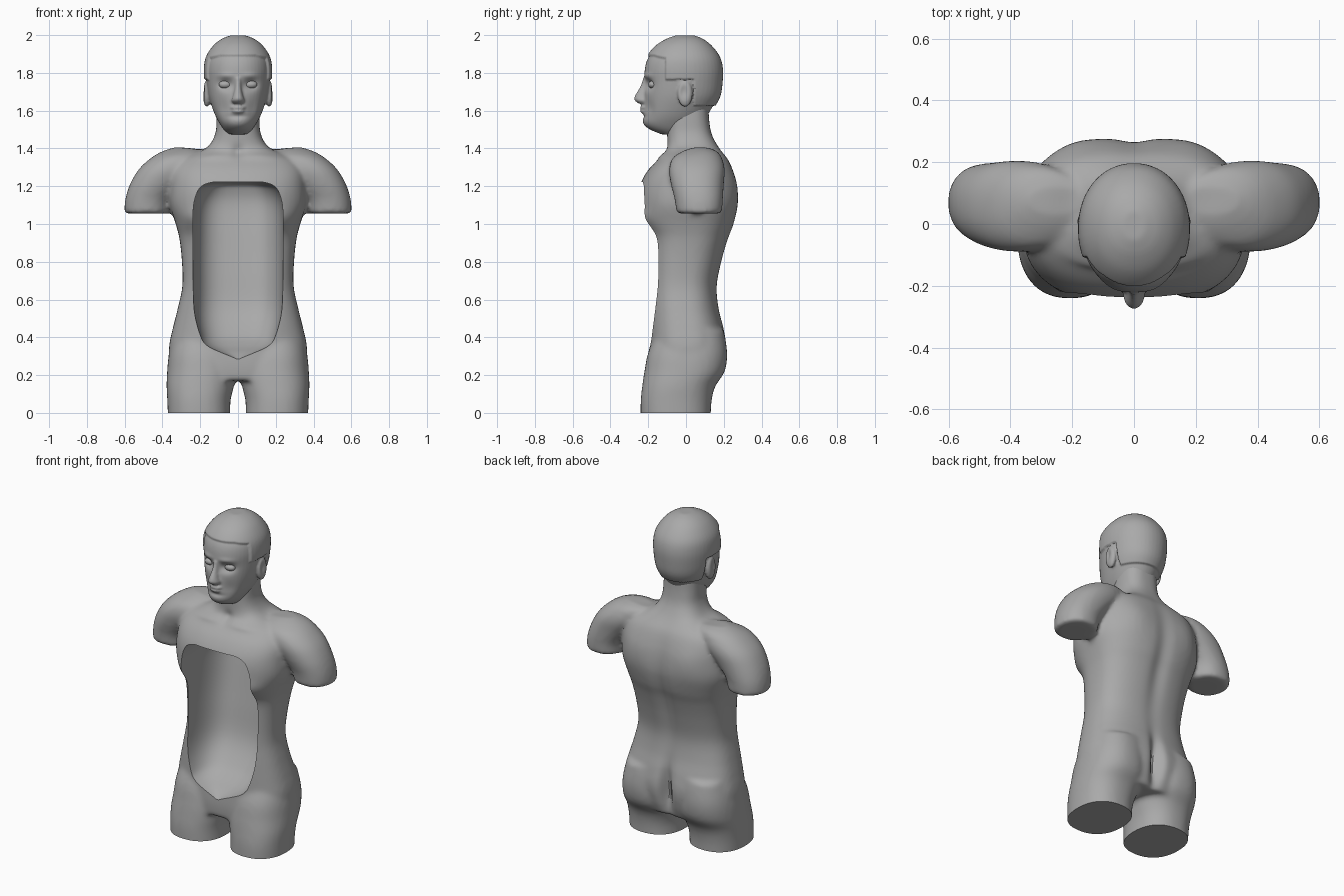
import bpy, bmesh
from math import cos, sin, pi, exp, radians
from mathutils import Vector

if "Cube" in bpy.data.objects:
    bpy.data.objects.remove(bpy.data.objects["Cube"])

grey = bpy.data.materials.new("matte grey")
grey.use_nodes = True
colour = (0.4, 0.4, 0.4, 1)
grey.diffuse_color = colour
grey.node_tree.nodes["Principled BSDF"].inputs["Base Color"].default_value = colour


def spline(a, b, c, d, t):
    return b + t * (c - a + t * (2*a - 5*b + 4*c - d + t * (3 * (b - c) + d - a))) / 2


def loft(bm, rows, power=2.0, side=1, seg=48, steps=5):
    """Stack of rounded sections; each row is z, centre x, half width, front y, back y."""
    dense = []
    for i in range(len(rows) - 1):
        quad = [rows[max(i - 1, 0)], rows[i], rows[i + 1], rows[min(i + 2, len(rows) - 1)]]
        dense += [[spline(*k, s / steps) for k in zip(*quad)] for s in range(steps)]
    dense.append(rows[-1])
    rings = []
    for z, cx, w, front, back in dense:
        ring = []
        for j in range(seg):
            c, s = cos(2 * pi * j / seg), sin(2 * pi * j / seg)
            px = abs(c) ** (2 / power) * (1 if c > 0 else -1)
            py = abs(s) ** (2 / power) * (1 if s > 0 else -1)
            ring.append(bm.verts.new((side * (cx + w * px),
                                      (front + back) / 2 + py * (back - front) / 2, z)))
        rings.append(ring)
    for lo, hi in zip(rings, rings[1:]):
        for j in range(seg):
            k = (j + 1) % seg
            bm.faces.new((lo[j], lo[k], hi[k], hi[j]))
    bm.faces.new(rings[0][::-1])
    bm.faces.new(rings[-1])


def ball(bm, centre, radii):
    made = bmesh.ops.create_uvsphere(bm, u_segments=24, v_segments=16, radius=1)["verts"]
    for v in made:
        v.co = Vector(centre) + Vector(a * b for a, b in zip(v.co, radii))


def finish(bm, name):
    bmesh.ops.recalc_face_normals(bm, faces=bm.faces)
    mesh = bpy.data.meshes.new(name)
    bm.to_mesh(mesh)
    bm.free()
    mesh.materials.append(grey)
    obj = bpy.data.objects.new(name, mesh)
    bpy.context.collection.objects.link(obj)
    return obj


def apply(obj, kind, **settings):
    bpy.ops.object.select_all(action='DESELECT')
    bpy.context.view_layer.objects.active = obj
    obj.select_set(True)
    mod = obj.modifiers.new(kind.lower(), kind)
    for key, value in settings.items():
        setattr(mod, key, value)
    bpy.ops.object.modifier_apply(modifier=mod.name)


def fuse(obj, voxel, rounds):
    apply(obj, 'REMESH', mode='VOXEL', voxel_size=voxel)
    apply(obj, 'SMOOTH', factor=0.5, iterations=rounds)


def push(obj, centre, radii, offset, mirror=True):
    """Soft local swelling or dent, repeated on both sides."""
    for side in ((1, -1) if mirror else (1,)):
        mid = Vector((centre[0] * side, centre[1], centre[2]))
        move = Vector((offset[0] * side, offset[1], offset[2]))
        for v in obj.data.vertices:
            d = sum(((a - b) / r) ** 2 for a, b, r in zip(v.co, mid, radii))
            if d < 8:
                v.co += move * exp(-d)


def shade(obj, angle):
    bpy.ops.object.select_all(action='DESELECT')
    bpy.context.view_layer.objects.active = obj
    obj.select_set(True)
    bpy.ops.object.shade_smooth_by_angle(angle=radians(angle))


# Trunk and neck
bm = bmesh.new()
trunk = [(.17, .30, -.20, .17), (.25, .355, -.205, .20), (.35, .365, -.20, .215),
         (.45, .345, -.20, .20), (.55, .32, -.20, .175), (.67, .295, -.20, .165),
         (.8, .297, -.20, .19), (.92, .31, -.205, .225), (1.0, .33, -.235, .255),
         (1.1, .36, -.255, .275), (1.2, .36, -.245, .27), (1.28, .35, -.205, .25),
         (1.34, .31, -.15, .225), (1.385, .22, -.11, .19), (1.42, .155, -.1, .165),
         (1.48, .12, -.1, .135), (1.56, .113, -.1, .122), (1.64, .11, -.09, .12)]
loft(bm, [(z, 0, w, f, b) for z, w, f, b in trunk], 2.6)

# Upper arms and thighs
arm = [(1.055, .485, .117, -.05, .19), (1.13, .475, .122, -.06, .195),
       (1.21, .43, .142, -.08, .2), (1.29, .37, .155, -.09, .205),
       (1.35, .32, .14, -.07, .19), (1.385, .28, .12, -.02, .165), (1.405, .25, .09, .03, .12)]
leg = [(-.05, .205, .165, -.24, .13), (.06, .207, .167, -.24, .135), (.14, .2, .178, -.232, .155),
       (.22, .19, .185, -.22, .205), (.32, .19, .175, -.2, .218), (.44, .18, .155, -.15, .2)]
for side in (1, -1):
    loft(bm, arm, 2.2, side)
    loft(bm, leg, 2.3, side)
body = finish(bm, "body")
fuse(body, .013, 8)

# Muscle and bone relief
push(body, (.0, .22, .33), (.035, .09, .14), (0, -.06, 0), False)
push(body, (.0, .25, .9), (.05, .12, .35), (0, -.018, 0), False)
push(body, (.19, .25, 1.2), (.1, .1, .12), (0, .012, 0))
push(body, (.22, -.2, 1.03), (.1, .1, .05), (0, -.018, 0))
push(body, (.13, -.13, 1.36), (.1, .06, .02), (0, -.012, 0))
push(body, (.0, -.12, 1.38), (.03, .05, .035), (0, .02, 0), False)
push(body, (.2, .05, 1.43), (.06, .12, .06), (0, 0, -.012))

# Flat cut under the thighs
bm = bmesh.new()
bm.from_mesh(body.data)
bmesh.ops.bisect_plane(bm, geom=bm.verts[:] + bm.edges[:] + bm.faces[:], dist=.0001,
                       plane_co=(0, 0, 0), plane_no=(0, 0, 1), clear_inner=True)
bmesh.ops.holes_fill(bm, edges=[e for e in bm.edges if e.is_boundary], sides=0)
bm.to_mesh(body.data)
bm.free()

# Open hollow in the chest and belly
bm = bmesh.new()
hollow = [(.285, .02, -.2), (.32, .11, -.15), (.36, .18, -.08), (.42, .208, -.01), (.55, .235, .07),
          (.75, .24, .11), (.95, .24, .145), (1.1, .235, .17), (1.18, .21, .16),
          (1.21, .175, .14), (1.222, .13, .1)]
loft(bm, [(z, 0, w, -.62, b) for z, w, b in hollow], 3.2)
cutter = finish(bm, "hollow_cutter")
cutter.hide_render = True
apply(body, 'BOOLEAN', operation='DIFFERENCE', solver='EXACT', object=cutter)
bpy.data.objects.remove(cutter)
shade(body, 40)

# Head, nose, lips and ears
bm = bmesh.new()
skull = [(1.475, .05, -.13, .0), (1.5, .075, -.19, .04), (1.53, .096, -.225, .08),
         (1.57, .118, -.23, .11), (1.62, .138, -.226, .14), (1.68, .156, -.222, .172),
         (1.75, .166, -.218, .183), (1.82, .17, -.218, .185), (1.88, .16, -.2, .17),
         (1.935, .125, -.155, .13), (1.97, .082, -.1, .085), (1.988, .035, -.05, .04)]
loft(bm, [(z, 0, w, f, b) for z, w, f, b in skull], 2.1)
nose = [(1.637, .026, -.25, -.19), (1.655, .035, -.272, -.19), (1.675, .028, -.272, -.19),
        (1.72, .018, -.248, -.19), (1.775, .018, -.226, -.19)]
loft(bm, [(z, 0, w, f, b) for z, w, f, b in nose], seg=24)
ball(bm, (0, -.222, 1.616), (.04, .022, .011))
ball(bm, (0, -.222, 1.597), (.036, .022, .011))
for side in (1, -1):
    ball(bm, (side * .165, -.005, 1.69), (.022, .04, .07))
head = finish(bm, "head")
fuse(head, .0065, 4)

# Face and ear modelling
push(head, (.068, -.21, 1.738), (.042, .05, .026), (0, .026, 0))
push(head, (.07, -.21, 1.785), (.05, .05, .016), (0, -.007, 0))
push(head, (.075, -.2, 1.61), (.035, .05, .05), (0, .01, 0))
push(head, (.0, -.23, 1.57), (.05, .04, .012), (0, .008, 0), False)
push(head, (.186, -.012, 1.7), (.012, .02, .035), (-.012, 0, 0))

# Raised hair with a stepped hairline
normals = [v.normal.copy() for v in head.data.vertices]
for v, n in zip(head.data.vertices, normals):
    x, y, z = v.co
    ear = abs(y + .005) < .045 and z < 1.765
    line = max(z - 1.885 + .25 * max(abs(x) - .09, 0),
               min(y + .11, z - 1.76), min(y - .035, z - 1.625))
    if not ear:
        v.co += n * .011 * min(max(line / .008, 0), 1)
shade(head, 60)

# Eyes
bm = bmesh.new()
for side in (1, -1):
    ball(bm, (side * .068, -.176, 1.738), (.034, .024, .021))
shade(finish(bm, "eyes"), 60)
